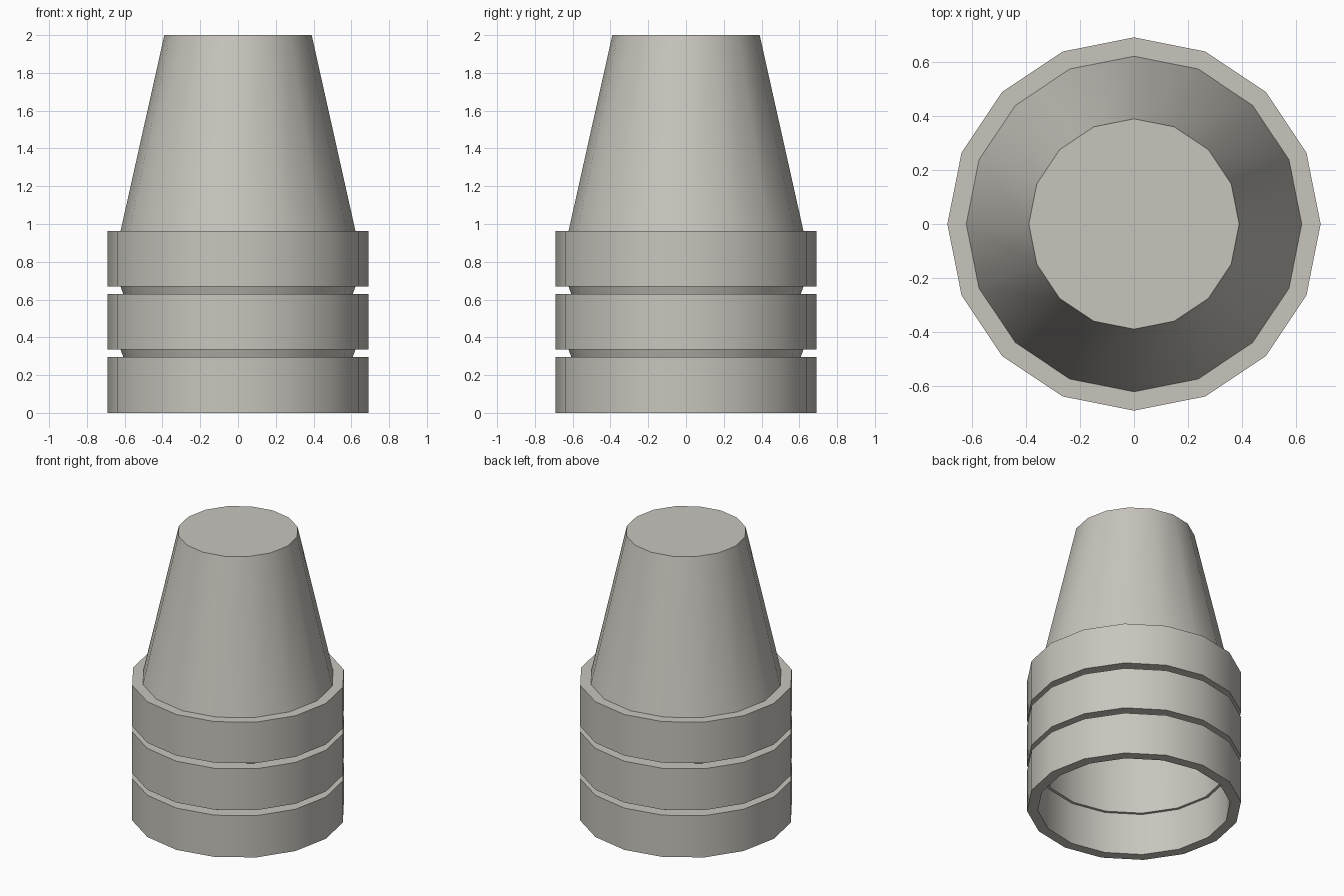
import bpy, bmesh, math

if "Cube" in bpy.data.objects:
    bpy.data.objects.remove(bpy.data.objects["Cube"])

SIDES = 16

metal = bpy.data.materials.new("warm light grey")
metal.diffuse_color = (0.58, 0.56, 0.51, 1)
metal.use_nodes = True
metal.node_tree.nodes["Principled BSDF"].inputs["Base Color"].default_value = metal.diffuse_color


def lathe(name, profile, cap_end=False):
    """Revolve (radius, z) points, listed with the outside on their right."""
    bm = bmesh.new()
    rings = []
    for r, z in profile:
        rings.append([bm.verts.new((r * math.cos(2 * math.pi * k / SIDES),
                                    r * math.sin(2 * math.pi * k / SIDES), z))
                      for k in range(SIDES)])
    for a, b in zip(rings, rings[1:]):
        for k in range(SIDES):
            n = (k + 1) % SIDES
            bm.faces.new((a[k], a[n], b[n], b[k]))
    if cap_end:
        bm.faces.new(rings[-1])
    bmesh.ops.remove_doubles(bm, verts=bm.verts, dist=1e-5)
    mesh = bpy.data.meshes.new(name)
    bm.to_mesh(mesh)
    bm.free()
    mesh.materials.append(metal)
    obj = bpy.data.objects.new(name, mesh)
    bpy.context.collection.objects.link(obj)
    bpy.ops.object.select_all(action='DESELECT')
    obj.select_set(True)
    bpy.context.view_layer.objects.active = obj
    bpy.ops.object.shade_smooth_by_angle(angle=math.radians(30))
    return obj


R_BAND, R_BORE, R_GROOVE = 0.692, 0.622, 0.608

# hollow base: inner wall going down, with a small step above the lowest band
profile = [(R_BORE, 0.962), (0.603, 0.63), (0.603, 0.297),
           (R_BORE, 0.297), (R_BORE, 0.0)]
# three bands with slanted grooves between them
for z0, z1 in ((0.0, 0.297), (0.336, 0.63), (0.67, 0.962)):
    profile += [(R_BAND, z0), (R_BAND, z1)]
    if z1 < 0.9:
        profile += [(R_GROOVE, z1), (R_BORE, z1 + 0.0395)]
# tapered nose with a flat tip
profile += [(R_BORE, 0.962), (0.39, 2.0)]

lathe("banded_tapered_body", profile, cap_end=True)
